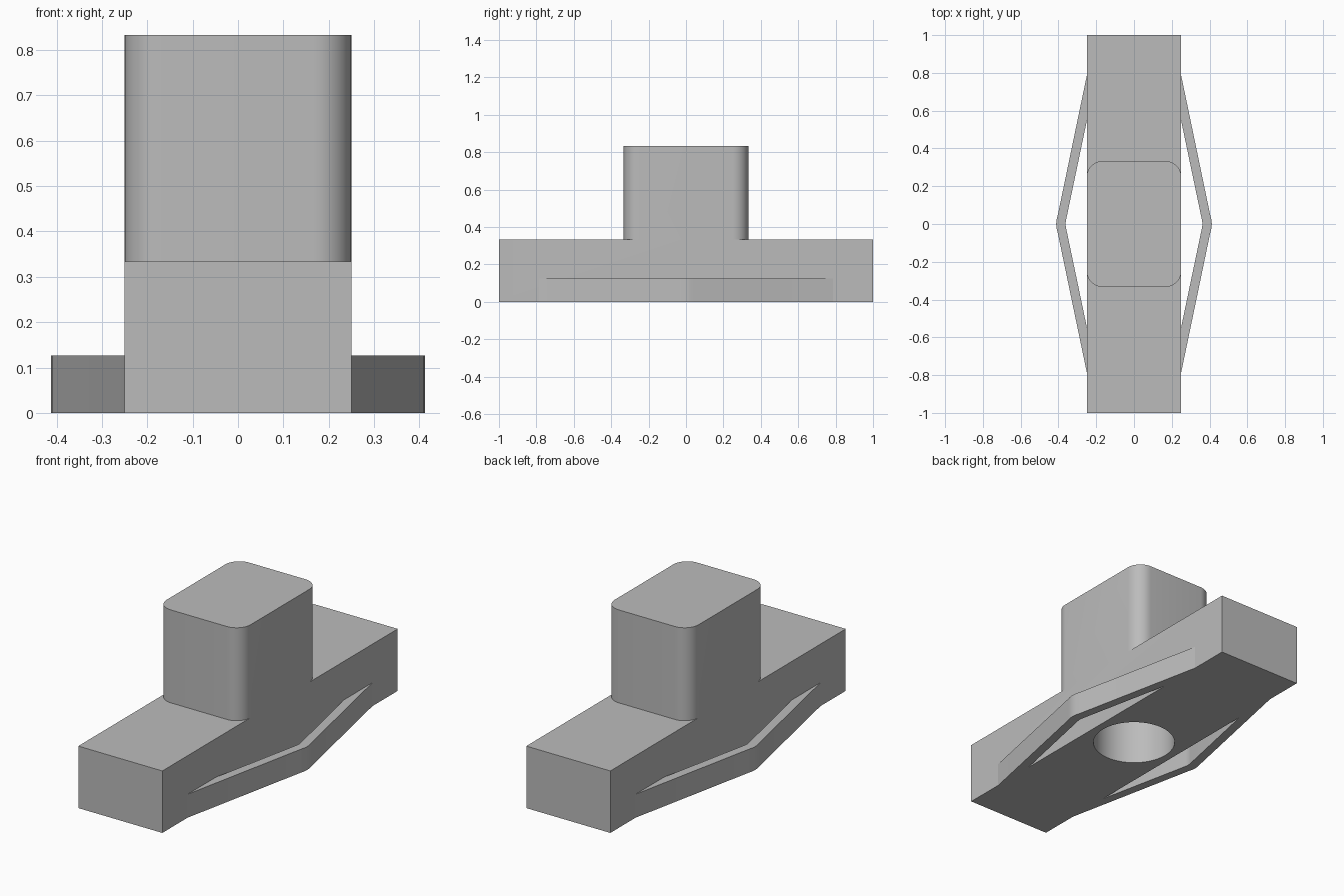
import bpy, bmesh, math

if "Cube" in bpy.data.objects:
    bpy.data.objects.remove(bpy.data.objects["Cube"])

grey = bpy.data.materials.new("plain grey")
grey.diffuse_color = (0.5, 0.5, 0.5, 1)
grey.use_nodes = True
grey.node_tree.nodes["Principled BSDF"].inputs["Base Color"].default_value = grey.diffuse_color


def prism(name, outline, z0, z1):
    """Extrude a closed xy outline from z0 to z1."""
    bm = bmesh.new()
    face = bm.faces.new([bm.verts.new((x, y, z0)) for x, y in outline])
    ext = bmesh.ops.extrude_face_region(bm, geom=[face])
    top = [v for v in ext["geom"] if isinstance(v, bmesh.types.BMVert)]
    bmesh.ops.translate(bm, verts=top, vec=(0, 0, z1 - z0))
    bmesh.ops.recalc_face_normals(bm, faces=bm.faces)
    mesh = bpy.data.meshes.new(name)
    bm.to_mesh(mesh)
    bm.free()
    mesh.materials.append(grey)
    obj = bpy.data.objects.new(name, mesh)
    bpy.context.collection.objects.link(obj)
    return obj


def arc(cx, cy, r, a0, a1, n):
    return [(cx + r * math.cos(math.radians(a0 + (a1 - a0) * i / n)),
             cy + r * math.sin(math.radians(a0 + (a1 - a0) * i / n))) for i in range(n + 1)]


def activate(obj):
    bpy.ops.object.select_all(action='DESELECT')
    obj.select_set(True)
    bpy.context.view_layer.objects.active = obj


def combine(obj, other, operation):
    activate(obj)
    mod = obj.modifiers.new(operation.lower(), 'BOOLEAN')
    mod.operation, mod.object, mod.solver = operation, other, 'EXACT'
    bpy.ops.object.modifier_apply(modifier=mod.name)
    bpy.data.objects.remove(other, do_unlink=True)


W, L, H, TOP, BOSS, R = 0.25, 1.0, 1 / 3, 0.833, 0.333, 0.083

# Long bar with a rounded block standing on its middle
body = prism("body", [(-W, -L), (W, -L), (W, L), (-W, L)], 0, H)
corners = [(1, 1), (-1, 1), (-1, -1), (1, -1)]
outline = []
for i, (sx, sy) in enumerate(corners):
    outline += arc(sx * (W - R), sy * (BOSS - R), R, 90 * i, 90 * i + 90, 10)
combine(body, prism("block", outline, H, TOP), 'UNION')

# Blind round socket from below
socket = prism("socket_cutter", arc(0, 0, 0.208, 0, 360, 64)[:-1], -0.1, 0.667)
combine(body, socket, 'DIFFERENCE')

# Thin bowed straps along both sides, slightly rounded at the tip
outer = [(W, 0.785), (0.404, 0.045), (0.41, 0.023), (0.412, 0)]
inner = [(W, 0.545), (0.36, 0.02), (0.363, 0)]


def bow(half):
    return half + [(x, -y) for x, y in reversed(half[:-1])]


straps = []
for side, s in (("left", -1), ("right", 1)):
    loop = bow(outer) + bow(inner)[::-1]
    straps.append(prism(side + "_strap", [(s * x, y) for x, y in loop], 0, 0.126))

for obj in [body] + straps:
    activate(obj)
    bpy.ops.object.shade_smooth_by_angle(angle=math.radians(30))
